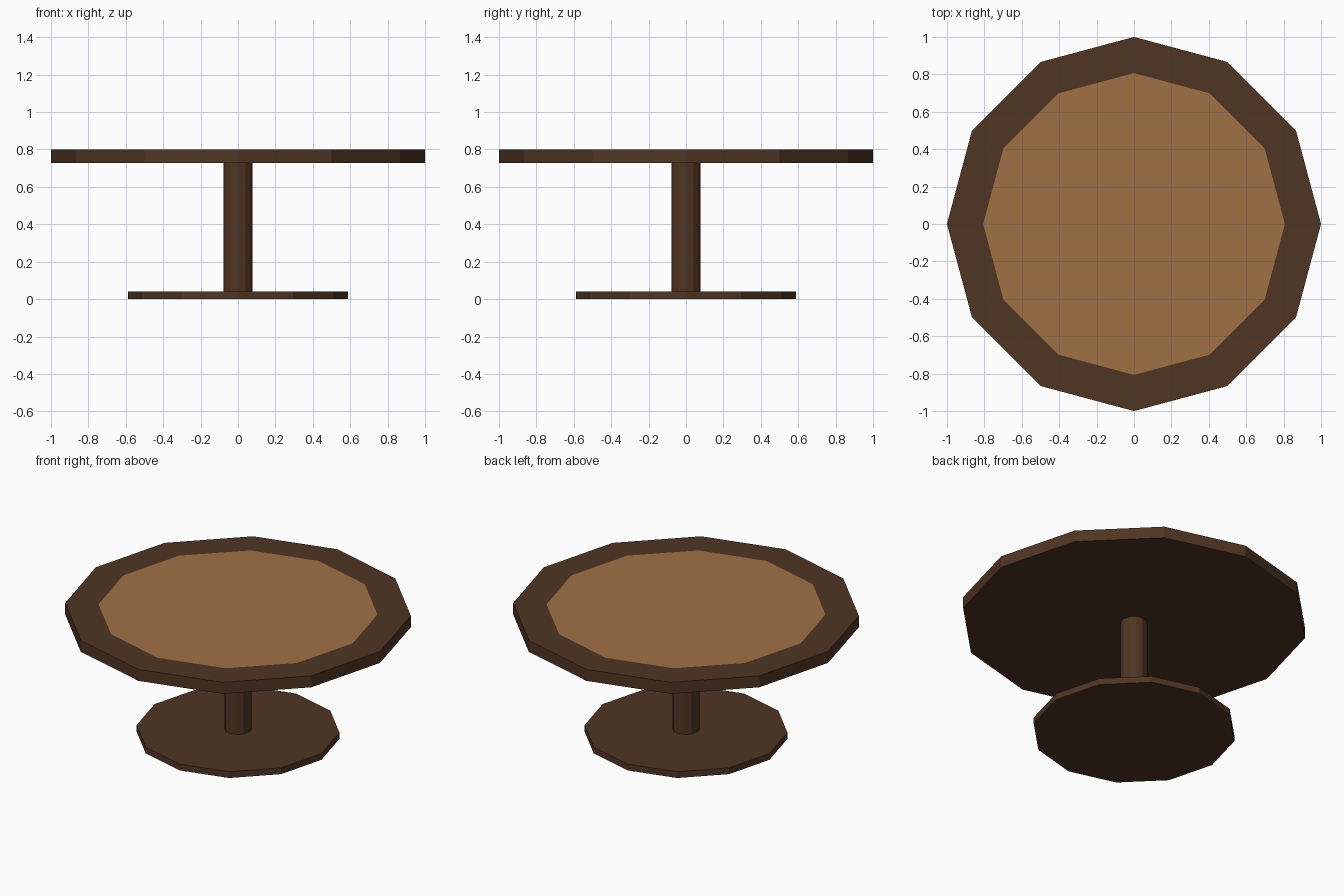
import bpy, bmesh, math
from mathutils import Matrix

if "Cube" in bpy.data.objects:
    bpy.data.objects.remove(bpy.data.objects["Cube"])

SIDES = 12


def material(name, rgb):
    m = bpy.data.materials.new(name)
    m.diffuse_color = (*rgb, 1)
    m.use_nodes = True
    m.node_tree.nodes["Principled BSDF"].inputs["Base Color"].default_value = m.diffuse_color
    return m


dark = material("dark_wood", (0.08, 0.036, 0.017))
light = material("light_wood", (0.352, 0.165, 0.06))


def prism(name, radius, z0, z1, inner=None):
    """Twelve-sided disc; inner gives the radius of a light top panel."""
    bm = bmesh.new()
    bmesh.ops.create_cone(bm, cap_ends=True, segments=SIDES,
                          radius1=radius, radius2=radius, depth=z1 - z0,
                          matrix=Matrix.Translation((0, 0, (z0 + z1) / 2)))
    if inner:
        top = max(bm.faces, key=lambda f: f.calc_center_median().z)
        bmesh.ops.inset_region(bm, faces=[top],
                               thickness=(radius - inner) * math.cos(math.pi / SIDES))
        top.material_index = 1
    mesh = bpy.data.meshes.new(name)
    bm.to_mesh(mesh)
    bm.free()
    mesh.materials.append(dark)
    if inner:
        mesh.materials.append(light)
    obj = bpy.data.objects.new(name, mesh)
    bpy.context.collection.objects.link(obj)
    return obj


# Foot plate, pedestal, and top with inlaid lighter panel
prism("base_plate", 0.587, 0.0, 0.04)
prism("pedestal", 0.078, 0.04, 0.727)
prism("table_top", 1.0, 0.727, 0.80, inner=0.80)
